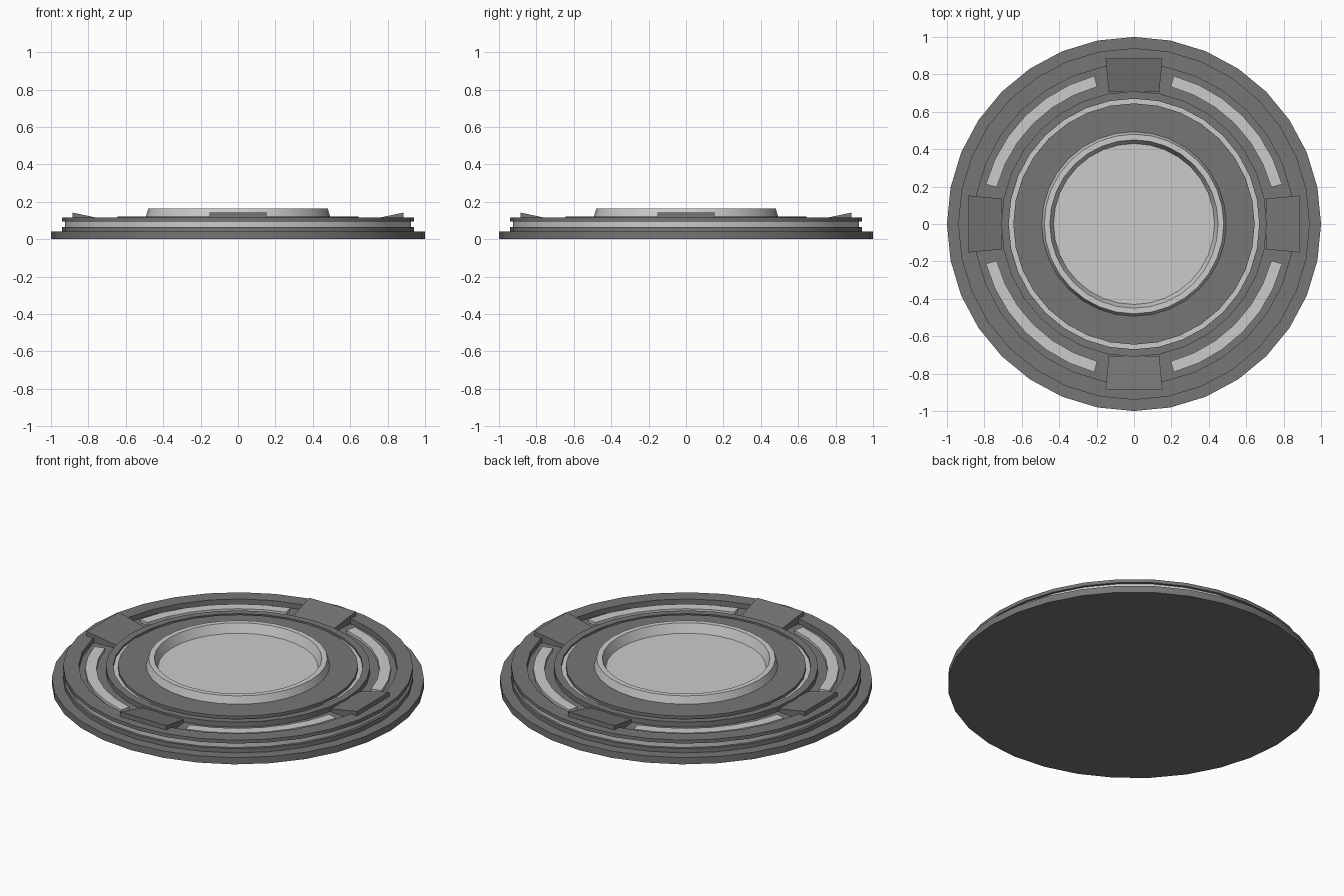
import bpy, bmesh, math

if "Cube" in bpy.data.objects:
    bpy.data.objects.remove(bpy.data.objects["Cube"])

SIDES = 32


def material(name, v):
    m = bpy.data.materials.new(name)
    m.diffuse_color = (v, v, v, 1)
    m.use_nodes = True
    m.node_tree.nodes["Principled BSDF"].inputs["Base Color"].default_value = m.diffuse_color
    return m


DARK = material("dark_metal", 0.18)


def finish(name, bm, mat=None, smooth=True):
    bmesh.ops.remove_doubles(bm, verts=bm.verts, dist=1e-5)
    bmesh.ops.recalc_face_normals(bm, faces=bm.faces)
    me = bpy.data.meshes.new(name)
    bm.to_mesh(me)
    bm.free()
    ob = bpy.data.objects.new(name, me)
    bpy.context.collection.objects.link(ob)
    if mat:
        me.materials.append(mat)
    if smooth:
        bpy.ops.object.select_all(action='DESELECT')
        ob.select_set(True)
        bpy.context.view_layer.objects.active = ob
        bpy.ops.object.shade_smooth_by_angle(angle=math.radians(30))
    return ob


def lathe(name, profile, mat=None, start=0, end=360, steps=SIDES, closed=True):
    """Sweep an (r, z) profile around z; partial sweeps get end caps."""
    bm = bmesh.new()
    rings = []
    for i in range(steps + 1):
        a = math.radians(start + (end - start) * i / steps)
        rings.append([bm.verts.new((r * math.cos(a), r * math.sin(a), z)) for r, z in profile])
    n = len(profile)
    for a, b in zip(rings, rings[1:]):
        for j in range(n if closed else n - 1):
            k = (j + 1) % n
            quad = [a[j], a[k], b[k], b[j]]
            if profile[j][0] == 0:
                quad = [a[j], a[k], b[k]]
            elif profile[k][0] == 0:
                quad = [a[j], a[k], b[j]]
            bm.faces.new(quad)
    if end - start < 360:
        bm.faces.new(rings[0])
        bm.faces.new(rings[-1])
    return finish(name, bm, mat)


# Stepped base with flat underside
lathe("base_plate", [(0, 0), (1, 0), (1, 0.04), (0.94, 0.04), (0.94, 0.065),
                     (0.9, 0.065), (0, 0.065)], DARK, closed=False)

# Light band in the side groove
lathe("side_light_band", [(0.925, 0.06), (0.925, 0.1), (0.88, 0.1), (0.88, 0.06)])

# Upper ring with the sunken channel and inner lip
lathe("upper_ring", [(0.94, 0.095), (0.94, 0.115), (0.855, 0.115), (0.855, 0.085),
                     (0.71, 0.085), (0.71, 0.115), (0.67, 0.115), (0.67, 0.075),
                     (0.88, 0.075), (0.88, 0.095)], DARK)

# Light ring seen in the gap around the inner disc
lathe("inner_light_ring", [(0.68, 0.065), (0.68, 0.103), (0.63, 0.103), (0.63, 0.065)])

# Inner disc
lathe("inner_disc", [(0.645, 0.065), (0.645, 0.12), (0.46, 0.12), (0.46, 0.065)], DARK)

# Raised rim and dish in the middle
lathe("centre_dish", [(0.495, 0.115), (0.48, 0.163), (0.45, 0.163), (0.43, 0.11),
                      (0, 0.11)], closed=False)

for q in range(4):
    # Curved light strip in the channel
    lathe("light_strip", [(0.82, 0.08), (0.82, 0.102), (0.76, 0.102), (0.76, 0.08)],
          start=q * 90 + 15, end=q * 90 + 75, steps=6)

    # Wedge pad bridging the channel, rising outward
    bm = bmesh.new()
    a = math.radians(q * 90)
    c, s = math.cos(a), math.sin(a)
    sections = []
    for r, w, top in ((0.705, 0.135, 0.104), (0.885, 0.152, 0.142)):
        sections.append([bm.verts.new((r * c - t * s, r * s + t * c, z))
                         for t, z in ((-w, 0.08), (w, 0.08), (w, top), (-w, top))])
    for j in range(4):
        k = (j + 1) % 4
        bm.faces.new((sections[0][j], sections[0][k], sections[1][k], sections[1][j]))
    for sec in sections:
        bm.faces.new(sec)
    finish("wedge_pad", bm, DARK, smooth=False)
